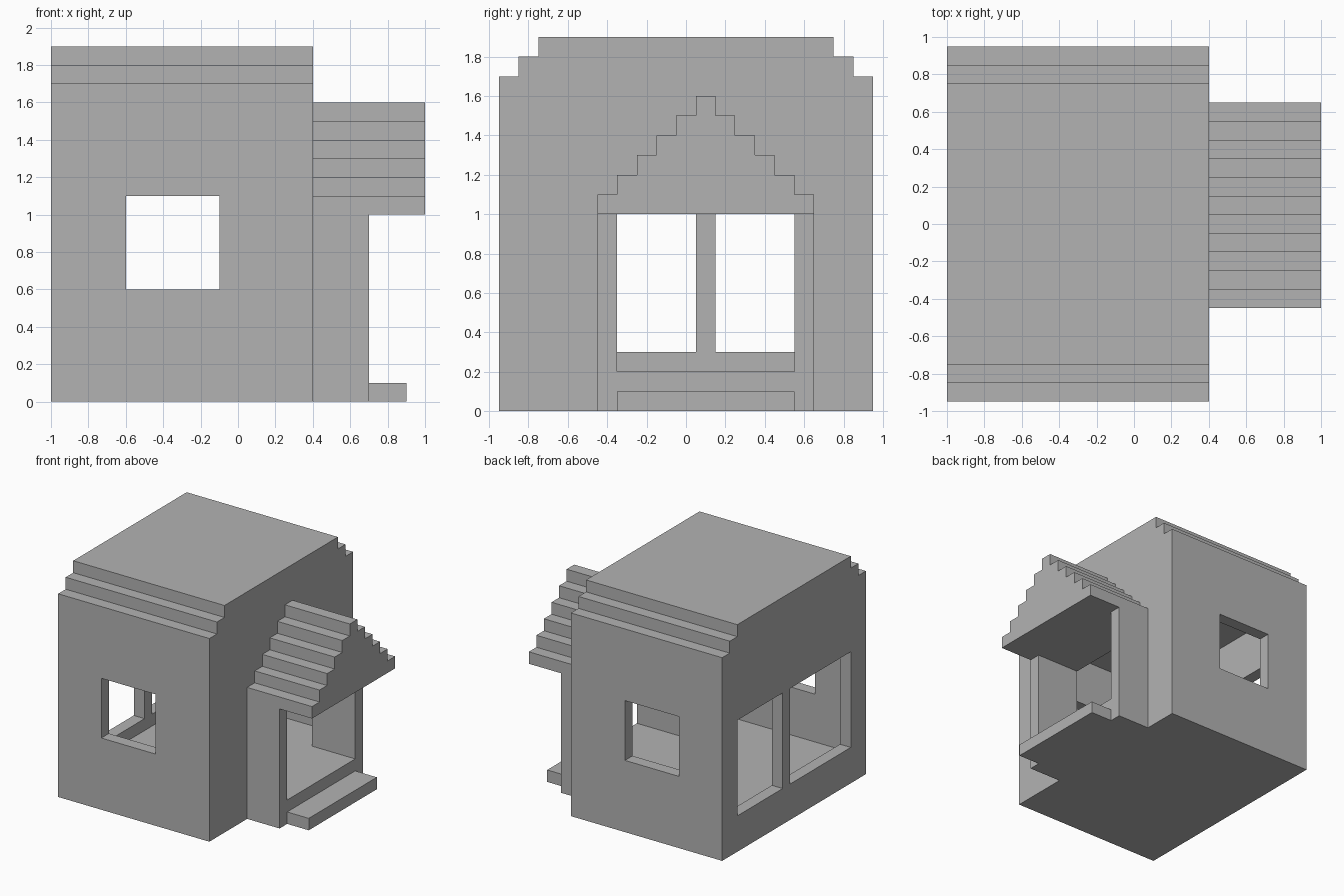
import bpy
import bmesh

if "Cube" in bpy.data.objects:
    bpy.data.objects.remove(bpy.data.objects["Cube"], do_unlink=True)

# One plain grey for the whole building
GREY = (0.45, 0.45, 0.45, 1.0)
grey = bpy.data.materials.new("plain_grey")
grey.use_nodes = True
grey.diffuse_color = GREY
for node in grey.node_tree.nodes:
    if node.type == "BSDF_PRINCIPLED":
        node.inputs["Base Color"].default_value = GREY

UNIT = 0.1  # wall thickness and step size


def extrude_x(name, profile, x0, x1):
    """Extrude a closed (y, z) outline from x0 to x1."""
    bm = bmesh.new()
    face = bm.faces.new([bm.verts.new((x0, y, z)) for y, z in profile])
    new = bmesh.ops.extrude_face_region(bm, geom=[face])["geom"]
    moved = [g for g in new if isinstance(g, bmesh.types.BMVert)]
    bmesh.ops.translate(bm, verts=moved, vec=(x1 - x0, 0, 0))
    bmesh.ops.recalc_face_normals(bm, faces=bm.faces)
    mesh = bpy.data.meshes.new(name)
    bm.to_mesh(mesh)
    bm.free()
    mesh.materials.append(grey)
    obj = bpy.data.objects.new(name, mesh)
    bpy.context.collection.objects.link(obj)
    return obj


def box(name, x, y, z):
    outline = [(y[0], z[0]), (y[1], z[0]), (y[1], z[1]), (y[0], z[1])]
    return extrude_x(name, outline, *x)


def stepped(centre, half, base, first_top, steps):
    """Symmetric outline whose sides step inward one unit per level."""
    right = [(half, base)]
    for i in range(steps):
        w, top = half - i * UNIT, first_top + i * UNIT
        if i:
            right.append((w, top - UNIT))
        right.append((w, top))
    left = [(-w, z) for w, z in reversed(right)]
    return [(centre + w, z) for w, z in right + left]


def cut(target, cutter):
    """Subtract the cutter from the target, then discard it."""
    cutter.hide_render = True
    mod = target.modifiers.new("cut", "BOOLEAN")
    mod.operation = "DIFFERENCE"
    mod.solver = "EXACT"
    mod.object = cutter
    bpy.context.view_layer.objects.active = target
    bpy.ops.object.modifier_apply(modifier=mod.name)
    bpy.data.objects.remove(cutter, do_unlink=True)


# Main house with its stepped roof, hollowed out
house = extrude_x("house", stepped(0, 0.95, 0, 1.7, 3), -1, 0.4)
cut(house, box("room_cutter", (-0.9, 0.3), (-0.85, 0.85), (0.2, 1.5)))

# Doorway, matching front and back windows, and two left-hand windows
openings = {
    "doorway": ((0.2, 0.5), (-0.35, 0.55), (0.2, 1.0)),
    "front_window": ((-0.6, -0.1), (-1.1, -0.8), (0.6, 1.1)),
    "back_window": ((-0.6, -0.1), (0.8, 1.1), (0.6, 1.1)),
    "wide_side_window": ((-1.1, -0.8), (-0.75, 0.05), (0.3, 1.1)),
    "narrow_side_window": ((-1.1, -0.8), (0.15, 0.75), (0.3, 1.1)),
}
for name, spans in openings.items():
    cut(house, box(name + "_cutter", *spans))

# Porch: two side walls joined by a raised floor
extrude_x("porch", [(-0.45, 0), (0.65, 0), (0.65, 1), (0.55, 1),
                    (0.55, 0.2), (-0.35, 0.2), (-0.35, 1), (-0.45, 1)], 0.4, 0.7)

# Stepped gable roof over the porch
extrude_x("porch_roof", stepped(0.1, 0.55, 1.0, 1.1, 6), 0.4, 1.0)

# Entrance step
box("entrance_step", (0.7, 0.9), (-0.35, 0.55), (0, 0.1))
